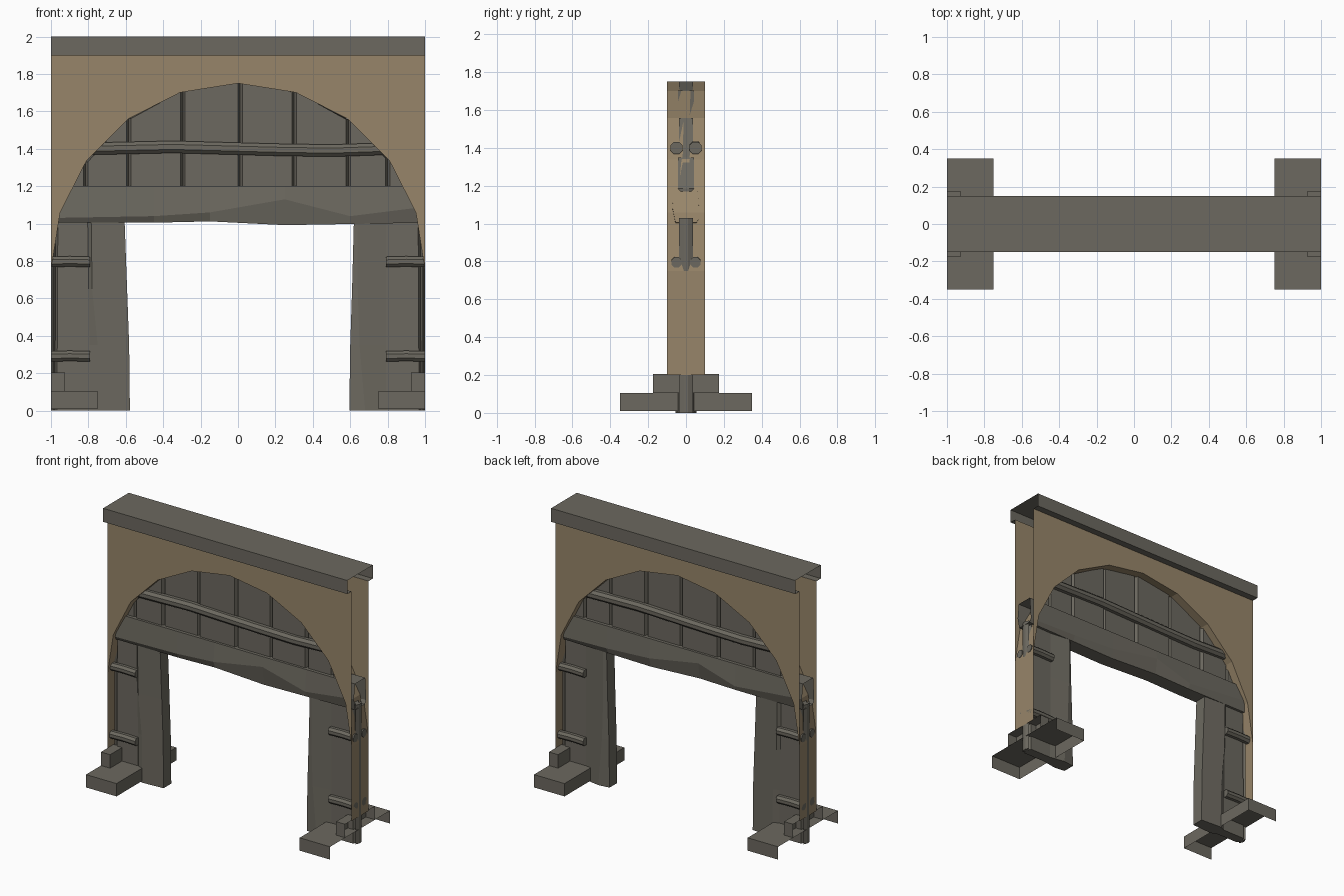
import bpy, bmesh, math
from mathutils import Vector

if "Cube" in bpy.data.objects:
    bpy.data.objects.remove(bpy.data.objects["Cube"])


def material(name, rgb):
    m = bpy.data.materials.new(name)
    m.diffuse_color = (*rgb, 1)
    m.use_nodes = True
    m.node_tree.nodes["Principled BSDF"].inputs["Base Color"].default_value = m.diffuse_color
    return m


GREY = material("weathered grey", (0.150, 0.140, 0.115))
TAN = material("sandy tan", (0.310, 0.235, 0.142))


def finish(bm, name, mat):
    me = bpy.data.meshes.new(name)
    bm.to_mesh(me)
    bm.free()
    ob = bpy.data.objects.new(name, me)
    bpy.context.collection.objects.link(ob)
    me.materials.append(mat)
    return ob


def face(bm, pts, want):
    """Single face whose normal points towards 'want'."""
    f = bm.faces.new([bm.verts.new(p) for p in pts])
    f.normal_update()
    if f.normal.dot(Vector(want)) < 0:
        f.normal_flip()


def loft(name, rings, mat=GREY, start_cap=True, end_cap=True):
    """Skin a list of matching closed rings."""
    bm = bmesh.new()
    vs = [[bm.verts.new(p) for p in r] for r in rings]
    n = len(vs[0])
    for a, b in zip(vs, vs[1:]):
        for i in range(n):
            j = (i + 1) % n
            bm.faces.new((a[i], a[j], b[j], b[i]))
    if start_cap:
        bm.faces.new(vs[0])
    if end_cap:
        bm.faces.new(vs[-1])
    bmesh.ops.recalc_face_normals(bm, faces=bm.faces)
    return finish(bm, name, mat)


# Wall: two faces above a ten-sided arch, soffit and jambs, open ends
W, TOP, SPRING = 0.1, 1.9, 0.75
arch = [(math.cos(math.radians(18 * i)), SPRING + math.sin(math.radians(18 * i)))
        for i in range(11)]
bm = bmesh.new()
for (xa, za), (xb, zb) in zip(arch, arch[1:]):
    for y in (-W, W):
        face(bm, [(xa, y, za), (xb, y, zb), (xb, y, TOP), (xa, y, TOP)], (0, y, 0))
    face(bm, [(xa, -W, za), (xb, -W, zb), (xb, W, zb), (xa, W, za)],
         (-(xa + xb), 0, 2 * SPRING - za - zb))
for x in (-1, 1):
    face(bm, [(x, -W, 0.2), (x, W, 0.2), (x, W, SPRING), (x, -W, SPRING)], (-x, 0, 0))
bmesh.ops.remove_doubles(bm, verts=bm.verts, dist=0.0001)
finish(bm, "arch_wall", TAN)

# Cap: top, sides and overhang undersides, open ends
bm = bmesh.new()
C = 0.15
face(bm, [(-1, -C, 2), (1, -C, 2), (1, C, 2), (-1, C, 2)], (0, 0, 1))
for s in (-1, 1):
    face(bm, [(-1, s * C, TOP), (1, s * C, TOP), (1, s * C, 2), (-1, s * C, 2)], (0, s, 0))
    face(bm, [(-1, s * C, TOP), (1, s * C, TOP), (1, s * W, TOP), (-1, s * W, TOP)], (0, 0, -1))
bmesh.ops.remove_doubles(bm, verts=bm.verts, dist=0.0001)
finish(bm, "cap_stone", GREY)


# Stepped feet: open at the outer end and below
def foot(name, s, xi, d, z0, z1):
    bm = bmesh.new()
    a, b = s * xi, s
    face(bm, [(a, -d, z1), (b, -d, z1), (b, d, z1), (a, d, z1)], (0, 0, 1))
    face(bm, [(a, -d, z0), (a, d, z0), (a, d, z1), (a, -d, z1)], (-s, 0, 0))
    for y in (-d, d):
        face(bm, [(a, y, z0), (b, y, z0), (b, y, z1), (a, y, z1)], (0, y, 0))
    bmesh.ops.remove_doubles(bm, verts=bm.verts, dist=0.0001)
    finish(bm, name, GREY)


for s, side in ((-1, "left"), (1, "right")):
    foot(side + "_lower_foot", s, 0.75, 0.35, 0.01, 0.105)
    foot(side + "_upper_foot", s, 0.925, 0.175, 0.105, 0.205)

# Rough-hewn cross beam, hollow at the ends
stations = [(-1, 1.005, 1.03, 1.09), (-0.45, 1.005, 1.04, 1.04), (-0.15, 1.012, 1.06, 1.13),
            (0.25, 0.992, 1.13, 1.06), (0.6, 0.998, 1.04, 1.04), (1, 1.005, 1.09, 1.03)]
loft("cross_beam", [[(x, -0.06, 1.2), (x, -0.072, zf), (x, -0.055, zb),
                     (x, 0.055, zb), (x, 0.072, zk), (x, 0.06, 1.2)]
                    for x, zb, zf, zk in stations], start_cap=False, end_cap=False)


# Posts: (height, outer x, ridge x, inner x)
def post(name, s, rows):
    loft(name, [[(s * xo, -0.035, z), (s * xm, -0.055, z), (s * xi, -0.045, z),
                 (s * xi, 0.045, z), (s * xm, 0.055, z), (s * xo, 0.035, z)]
                for z, xo, xm, xi in rows])


post("left_post", -1, [(0, 0.79, 0.745, 0.578), (0.35, 0.795, 0.75, 0.582),
                       (0.65, 0.8, 0.78, 0.593), (1.03, 0.805, 0.785, 0.607)])
post("right_post", 1, [(0, 0.8, 0.68, 0.595), (0.35, 0.8, 0.65, 0.6),
                       (0.65, 0.8, 0.64, 0.61), (1.03, 0.8, 0.64, 0.62)])


# Planks: outline in x and z with chamfered upright edges
def plank(name, poly, t):
    cx = sum(p[0] for p in poly) / len(poly)

    def ring(y, inset):
        return [(x + math.copysign(min(inset, abs(cx - x)), cx - x), y, z) for x, z in poly]
    loft(name, [ring(-t, 0.012), ring(-t + 0.025, 0), ring(t - 0.025, 0), ring(t, 0.012)])


def arch_z(x):
    return SPRING + math.sqrt(max(0, 1 - x * x))


cuts = [-0.9, -0.815, -0.585, -0.295, 0.012, 0.3, 0.59, 0.8, 0.9]
for i, (a, b) in enumerate(zip(cuts, cuts[1:])):
    plank("upper_plank_%d" % i,
          [(a, 1.17), (b, 1.17), (b, arch_z(b)), (a, arch_z(a))], 0.036 + 0.006 * (i % 2))
for s, side in ((-1, "left"), (1, "right")):
    plank(side + "_plank", [(s * 0.98, 0), (s * 0.78, 0), (s * 0.78, 1.03), (s * 0.975, 1.03)], 0.036)
    plank(side + "_edge_strip", [(s, 0), (s * 0.978, 0), (s * 0.973, 1.03), (s, 1.03)], 0.036)


# Round rails on both faces
def rail(name, path, y, r=0.03):
    rings = [[(x, y + r * math.cos(k * math.pi / 4 + 0.39), z + r * math.sin(k * math.pi / 4 + 0.39))
              for k in range(8)] for x, z in path]
    loft(name, rings)


for y, face_name in ((-0.05, "front"), (0.05, "back")):
    m = 1 if y < 0 else -1
    rail(face_name + "_upper_rail", [(m * x, z) for x, z in
         ((-0.79, 1.4), (-0.35, 1.41), (0.2, 1.395), (0.5, 1.39), (0.79, 1.4))], y, 0.035)
    for s, side in ((-1, "left"), (1, "right")):
        for z, level in ((0.29, "low"), (0.795, "high")):
            rail("%s_%s_%s_rail" % (face_name, side, level),
                 [(s * 1.0, z), (s * 0.9, z + 0.003), (s * 0.79, z)], y)
